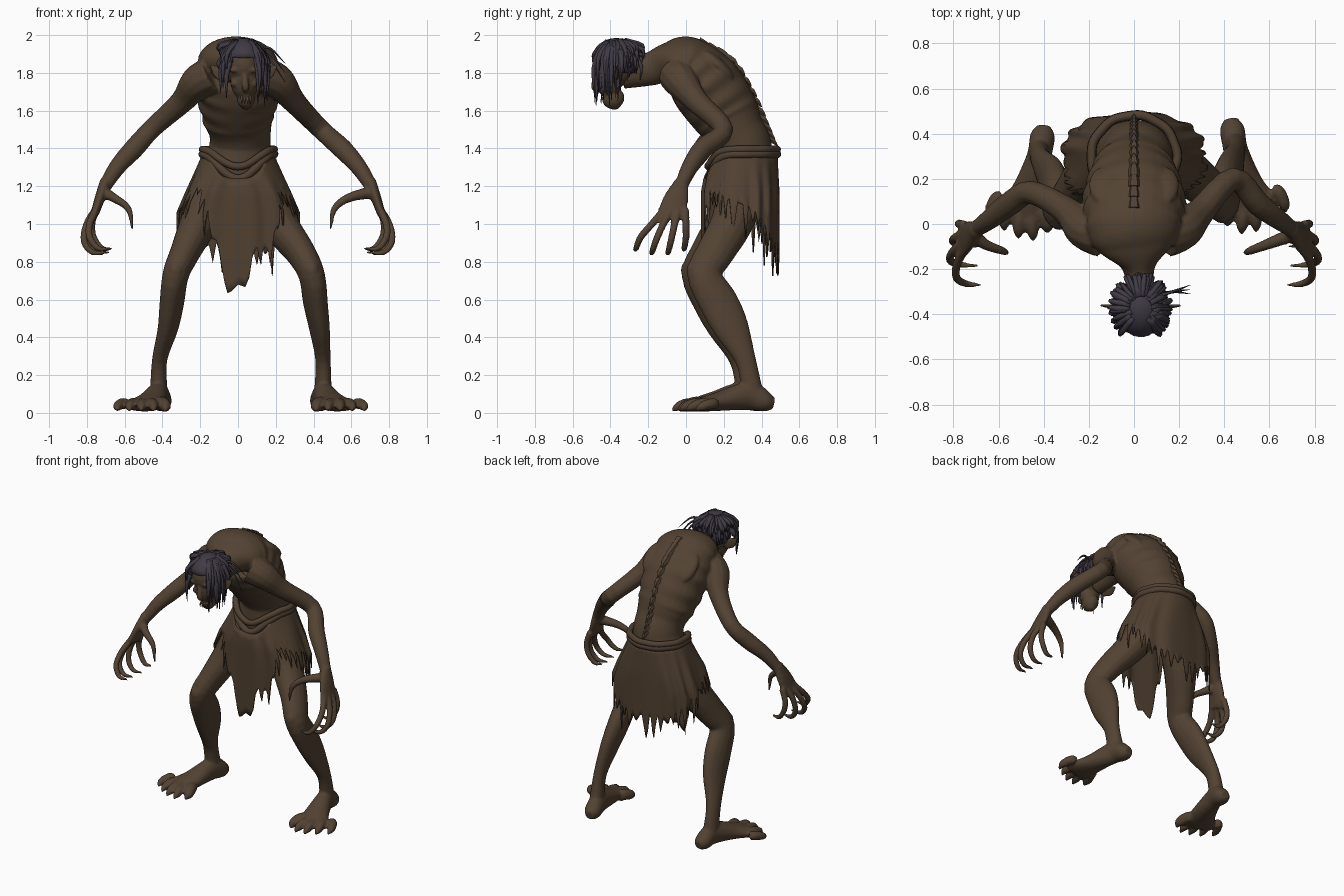
import bpy, bmesh, math, random
from mathutils import Vector, Matrix

random.seed(4)
if "Cube" in bpy.data.objects:
    bpy.data.objects.remove(bpy.data.objects["Cube"])


def material(name, rgb):
    m = bpy.data.materials.new(name)
    m.use_nodes = True
    m.diffuse_color = (*rgb, 1)
    m.node_tree.nodes["Principled BSDF"].inputs["Base Color"].default_value = (*rgb, 1)
    return m


SKIN = material("brown skin", (0.085, 0.055, 0.032))
CLOTH = material("brown cloth", (0.08, 0.051, 0.03))
HAIR = material("dark violet hair", (0.05, 0.042, 0.058))
TOOTH = material("dull tooth", (0.14, 0.1, 0.06))


def finish(bm, name, mat, voxel=0, smooth=True):
    """Turn a bmesh into a named object, optionally fused into one skin."""
    bmesh.ops.recalc_face_normals(bm, faces=bm.faces)
    me = bpy.data.meshes.new(name)
    bm.to_mesh(me)
    bm.free()
    me.materials.append(mat)
    for p in me.polygons:
        p.use_smooth = smooth
    ob = bpy.data.objects.new(name, me)
    bpy.context.collection.objects.link(ob)
    if voxel:
        r = ob.modifiers.new("fuse", "REMESH")
        r.mode, r.voxel_size, r.use_smooth_shade = "VOXEL", voxel, True
        s = ob.modifiers.new("soften", "SMOOTH")
        s.factor, s.iterations = 0.5, 2
    return ob


def spline(pts, steps):
    """Smooth path through points; every point is a tuple of any length."""
    p = [Vector(q) for q in pts]
    p = [p[0] * 2 - p[1]] + p + [p[-1] * 2 - p[-2]]
    out = []
    for i in range(1, len(p) - 2):
        a, b, c, d = p[i - 1:i + 3]
        for k in range(steps):
            t = k / steps
            out.append(0.5 * (b * 2 + (c - a) * t + (a * 2 - b * 5 + c * 4 - d) * t * t
                              + (b * 3 - a - c * 3 + d) * t ** 3))
    return out + [p[-2]]


def tube(bm, pts, sides=12, steps=4, ref=(1, 0, 0), ripple=None, closed=False):
    """Loft ellipses along a path of (x, y, z, half width, half depth)."""
    path = [Vector(p) for p in pts] if closed else spline(pts, steps)
    side, rings, n = Vector(ref), [], len(path)
    for i, p in enumerate(path):
        nxt = path[(i + 1) % n] if closed else path[min(i + 1, n - 1)]
        prv = path[i - 1] if closed else path[max(i - 1, 0)]
        t = (Vector(nxt[:3]) - Vector(prv[:3])).normalized()
        side = (side - t * side.dot(t)).normalized()
        up = t.cross(side)
        ring = []
        for k in range(sides):
            a = math.tau * k / sides
            s = 1 + (ripple(i / (n - 1), a) if ripple else 0)
            ring.append(bm.verts.new(Vector(p[:3]) + side * (math.cos(a) * p[3] * s)
                                     + up * (math.sin(a) * p[4] * s)))
        rings.append(ring)
    for i in range(n if closed else n - 1):
        r, q = rings[i], rings[(i + 1) % n]
        for k in range(sides):
            j = (k + 1) % sides
            bm.faces.new((r[k], r[j], q[j], q[k]))
    if not closed:
        bm.faces.new(rings[0])
        bm.faces.new(rings[-1])


def round_tube(bm, pts, **kw):
    tube(bm, [(*p, p[-1]) for p in pts], **kw)


def ball(bm, loc, size, tilt=0):
    m = Matrix.Translation(loc) @ Matrix.Rotation(tilt, 4, "X") @ Matrix.Diagonal((*size, 1))
    return bmesh.ops.create_uvsphere(bm, u_segments=20, v_segments=14, radius=1, matrix=m)["verts"]


# Body: hunched torso with ribs, then limbs, all fused
body = bmesh.new()


def ribs(t, a):
    return 0.03 * math.sin(t * 95) * abs(math.cos(a)) if 0.4 < t < 0.7 else 0


spine = [(0, .29, 1.1, .16, .14), (0, .3, 1.28, .18, .16), (.01, .295, 1.41, .162, .158),
         (.01, .26, 1.49, .165, .155), (0, .205, 1.59, .195, .18), (0, .1, 1.74, .225, .19),
         (0, .0, 1.85, .21, .148), (.01, -.09, 1.855, .18, .105), (.02, -.19, 1.82, .075, .088),
         (.03, -.34, 1.79, .06, .075)]
tube(body, spine, sides=32, steps=10, ripple=ribs)

# side: leg x positions, set-back of the leg, thumb reach, elbow
SHAPES = {
    1: ((.12, .22, .33, .39, .41, .43, .45, .45), .025, .49, (.44, .2, 1.5, .052)),
    -1: ((.12, .21, .28, .33, .35, .37, .415, .42), -.005, .56, (.455, .14, 1.505, .052)),
}
LEG = [(.28, 1.2, .12, .13), (.215, 1.0, .1, .112), (.13, .85, .08, .1), (.073, .73, .07, .092),
       (.15, .58, .064, .105), (.215, .45, .054, .095), (.29, .28, .04, .056), (.325, .12, .046, .056)]

for s, (leg_x, back, thumb_x, elbow) in SHAPES.items():
    # Arm
    arm = [(.14, -.05, 1.79, .1), (.22, -.02, 1.745, .09), (.3, .06, 1.645, .063),
           elbow, (.55, .09, 1.4, .054), (.64, .02, 1.3, .045), (.71, -.03, 1.19, .034)]
    round_tube(body, [(s * x, y, z, r) for x, y, z, r in arm], ref=(0, 1, 0))
    # Palm, curled fingers and thumb
    palm = [(.7, -.02, 1.23, .035, .03), (.73, -.05, 1.14, .065, .028), (.76, -.08, 1.05, .075, .022)]
    tube(body, [(s * x, *q) for x, *q in palm], ref=(0, 1, 0))
    for i in range(4):
        drop, inset = .02 * (i in (1, 2)), (.03, 0, .015, .05)[i]
        f = [(.75, -.11 + .035 * i, 1.08, .022), (.8 - inset / 2, -.18 + .06 * i, 1.0, .02),
             (.815 - inset, -.24 + .08 * i, .93 - drop, .019),
             (.77 - inset, -.265 + .085 * i, .87 - drop, .016),
             (.69 - inset / 2, -.27 + .085 * i, .87 - drop, .006)]
        round_tube(body, [(s * x, y, z, r) for x, y, z, r in f], sides=8, ref=(0, 1, 0))
    thumb = [(.72, -.04, 1.17, .035), (thumb_x + .1, -.09, 1.14, .025),
             (thumb_x + .02, -.12, 1.08, .018), (thumb_x, -.13, .97, .006)]
    round_tube(body, [(s * x, y, z, r) for x, y, z, r in thumb], sides=8, ref=(0, 1, 0))
    # Leg with kneecap
    tube(body, [(s * x, y + back, *q) for x, (y, *q) in zip(leg_x, LEG)], sides=16)
    ball(body, (s * leg_x[3], .013 + back, .755), (.04, .035, .05))
    # Foot with splayed clawed toes
    dx, dy = leg_x[-1] - .45, back - .025
    foot = [(.43, .465, .05, .03, .03), (.435, .42, .06, .055, .055), (.45, .33, .09, .055, .075),
            (.49, .18, .062, .08, .052), (.53, .08, .042, .105, .035), (.54, .05, .035, .09, .02)]
    tube(body, [(s * (x + dx), y + dy, *q) for x, y, *q in foot], sides=16)
    for i in range(5):
        r = .038 if i == 0 else .03
        x0, x1, y1 = .45 + .042 * i, .415 + .063 * i, (.01, -.025, -.015, .02, .07)[i]
        toe = [(x0, .11 + .01 * i, .045, r), ((x0 + x1) / 2, y1 + .07, .05, r),
               (x1, y1 + .015, .034, r * .85), (x1, y1 - .02, .012, .006)]
        round_tube(body, [(s * (x + dx), y + dy, z, r) for x, y, z, r in toe], sides=8)
    # Shoulder blade
    ball(body, (s * .13, .17, 1.84), (.07, .11, .035), -.75)
finish(body, "body", SKIN, voxel=.009)

# Bony ridge down the back
ridge = bmesh.new()
for i, (y, z) in enumerate(spline([(.1, 1.94), (.24, 1.86), (.34, 1.7), (.405, 1.55), (.45, 1.44)], 3)):
    size = .034 - .001 * i
    round_tube(ridge, [(0, y - .035, z + .02, size), (0, y + .01, z, size * .7),
                       (0, y + .035, z - .028, .003)], sides=6, steps=2)
finish(ridge, "spine_ridge", SKIN, smooth=False)

# Head: skull, face, brow, cheeks, hooked nose, jaw, pointed ears
head = bmesh.new()
ball(head, (.03, -.375, 1.845), (.1, .12, .12))
ball(head, (.035, -.41, 1.755), (.075, .065, .1), .2)
ball(head, (.042, -.385, 1.665), (.048, .06, .055), .4)
ball(head, (.042, -.38, 1.63), (.03, .035, .025))
round_tube(head, [(.035, -.47, 1.8, .016), (.037, -.48, 1.76, .018), (.04, -.482, 1.72, .019),
                  (.04, -.46, 1.7, .008)], sides=8)
for s in (-1, 1):
    ball(head, (.035 + s * .04, -.465, 1.815), (.042, .022, .016))
    ball(head, (.036 + s * .052, -.44, 1.745), (.025, .025, .022))
    tube(head, [(.03 + s * .07, -.37, 1.77, .012, .035), (.03 + s * .13, -.365, 1.8, .01, .035),
                (.03 + s * .185, -.36, 1.85, .003, .004)], sides=8, ref=(0, 1, 0))
finish(head, "head", SKIN, voxel=.007)

# Fangs
fangs = bmesh.new()
for x in (.02, .035, .052, .066):
    round_tube(fangs, [(x, -.435, 1.675, .006), (x, -.45, 1.655, .005), (x, -.448, 1.637, .001)],
               sides=6, steps=2)
finish(fangs, "fangs", TOOTH)

# Hair: scalp cap with a widow's peak, then ragged locks
cap = bmesh.new()
bmesh.ops.delete(cap, context="VERTS", geom=[
    v for v in ball(cap, (.03, -.37, 1.855), (.112, .135, .13))
    if v.co.z < (1.87 - .3 * abs(v.co.x - .03) if v.co.y < -.4 else 1.79)])
finish(cap, "hair_cap", HAIR).modifiers.new("thickness", "SOLIDIFY").thickness = .012

locks = bmesh.new()
for i in range(120):
    a = random.uniform(-2.5, 2.5)            # zero points to the back of the head
    lift = random.uniform(.05, 1.2)
    over_ear = -1.9 < a < -1.2
    sx, sy = math.sin(a), math.cos(a)
    c, u = math.cos(lift), math.sin(lift)
    out = random.uniform(.98, 1.16)
    drop = .05 if over_ear else random.uniform(.06, .12) + .09 * (abs(a) > 1.4) + .05 * (a > 1)
    root = (.03 + .105 * sx * c, -.37 + .125 * sy * c, 1.855 + .125 * u)
    mid = (.03 + .115 * sx * out, -.37 + .135 * sy * out, root[2] - drop * .4)
    tip = (.03 + .115 * sx * out, -.37 + .13 * sy * out, root[2] - drop)
    w = random.uniform(.009, .018)
    round_tube(locks, [(*root, w), (*mid, w * .8), (*tip, .001)], sides=5, steps=3)
for k in range(3):                           # loose wisps
    round_tube(locks, [(.1, -.32, 1.93, .008), (.17, -.3, 1.93 - .03 * k, .007),
                       (.25, -.27 - .02 * k, 1.85 - .05 * k, .001)], sides=5)
finish(locks, "hair_locks", HAIR)

# Ragged skirt: flaring cloth whose hem varies around the body (angle zero is the front)
HEM = [(-3.2, .84), (-2.6, .87), (-2.1, .95), (-1.5, 1.06), (-.7, 1.17), (-.35, 1.05), (-.17, .87),
       (-.05, .6), (.04, .68), (.1, .83), (.4, .87), (.55, 1.05), (.8, 1.15), (1.5, 1.1),
       (2.1, .98), (2.6, .87), (3.2, .84)]


def hem(a):
    for (a0, z0), (a1, z1) in zip(HEM, HEM[1:]):
        if a <= a1:
            return z0 + (z1 - z0) * (a - a0) / (a1 - a0)


def belt_drop(a):
    return .13 * max(0, math.cos(a)) ** 4


def boxy(v, power):
    return math.copysign(abs(v) ** power, v)


skirt = bmesh.new()
COLS, ROWS, TOOTH_W = 200, 12, 5
spikes = [random.uniform(.03, .2) for _ in range(COLS // TOOTH_W)]
grid = []
for c in range(COLS):
    a = math.tau * c / COLS - math.pi
    peak = 1 - abs(c % TOOTH_W - 2) / 2
    end = hem(a) + .03 - spikes[c // TOOTH_W] * peak + random.uniform(-.015, .015)
    top = 1.37 - belt_drop(a)
    column = []
    for r in range(ROWS + 1):
        z = top + (end - top) * r / ROWS
        fall = 1.37 - z
        grow = min(1, fall * 5)
        fold = 1 + .03 * math.sin(a * 11 + 2 * math.sin(a * 3)) * grow
        power = 1 - .38 * grow if math.cos(a) > 0 else 1 - .15 * grow
        rx = .19 + min(.13, .42 * fall)
        depth = .185 + (.03 if math.cos(a) > 0 else .008) * grow
        column.append(skirt.verts.new((rx * fold * boxy(math.sin(a), power),
                                       .3 - depth * fold * boxy(math.cos(a), power), z)))
    grid.append(column)
for c in range(COLS):
    p, q = grid[c], grid[(c + 1) % COLS]
    for r in range(ROWS):
        skirt.faces.new((p[r], q[r], q[r + 1], p[r + 1]))
finish(skirt, "ragged_skirt", CLOTH).modifiers.new("thickness", "SOLIDIFY").thickness = .008

# Rolled waistband sagging at the front, in two strands
for name, lift, sag, r in (("waistband_upper", .02, .7, .02), ("waistband_lower", -.005, 1.0, .022)):
    band = bmesh.new()
    loop = []
    for k in range(64):
        a = math.tau * k / 64
        wob = 1 + .012 * math.sin(a * 9)
        loop.append((.19 * wob * math.sin(a), .3 - .182 * wob * math.cos(a),
                     1.375 + lift - sag * belt_drop(a), r, r))
    tube(band, loop, sides=10, ref=(0, 0, 1), closed=True)
    finish(band, name, CLOTH)
